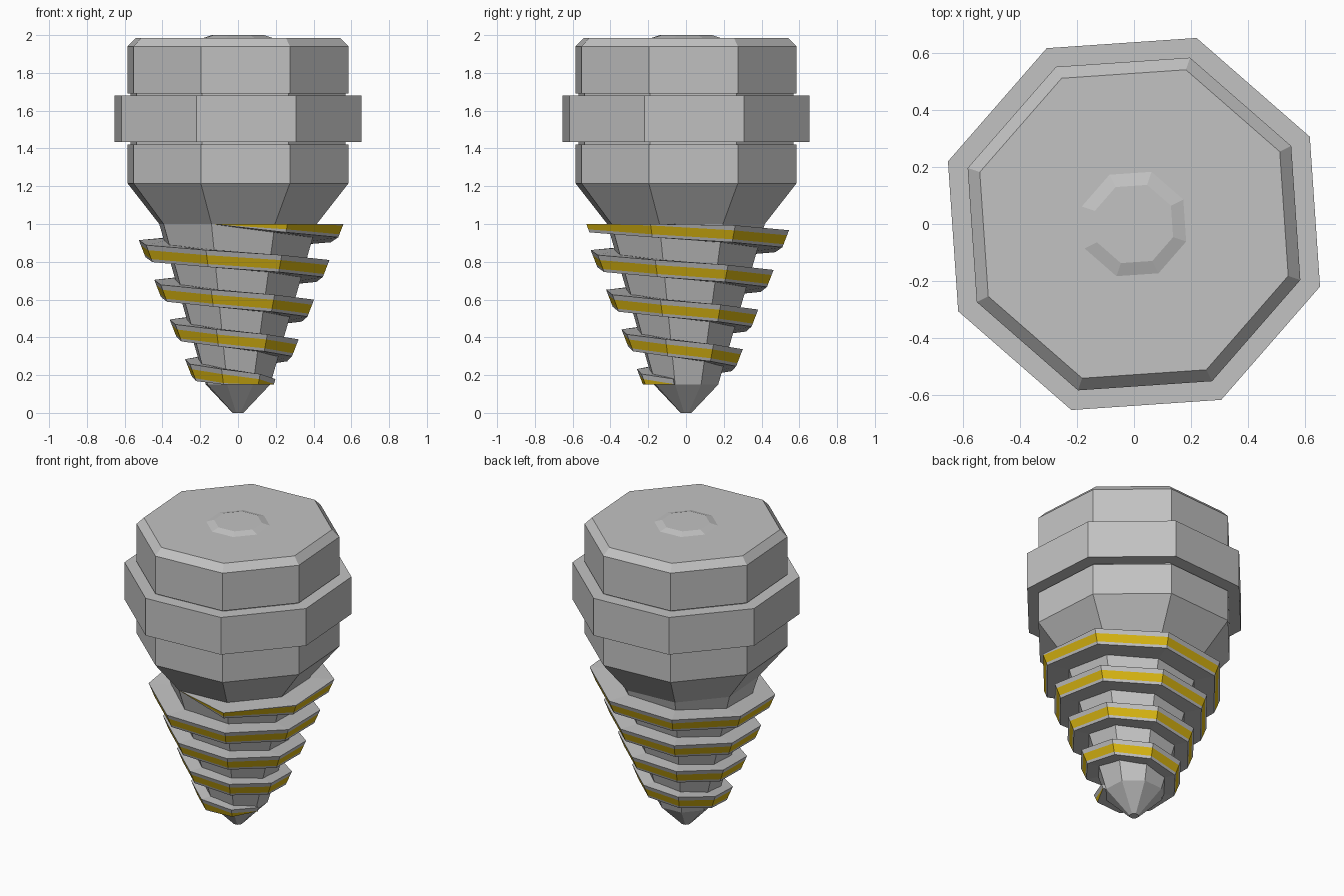
import bpy, bmesh, math

cube = bpy.data.objects.get("Cube")
if cube:
    bpy.data.objects.remove(cube, do_unlink=True)

SIDES = 8
STEP = 2 * math.pi / SIDES
TURN = math.radians(26.4)


def material(name, color):
    m = bpy.data.materials.new(name)
    m.use_nodes = True
    m.diffuse_color = color
    m.node_tree.nodes["Principled BSDF"].inputs["Base Color"].default_value = color
    return m


steel = material("steel grey", (0.54, 0.54, 0.54, 1))
yellow = material("thread yellow", (0.70, 0.47, 0.006, 1))


def finish(bm, name, mats):
    bmesh.ops.remove_doubles(bm, verts=bm.verts, dist=0.0005)
    bmesh.ops.recalc_face_normals(bm, faces=bm.faces)
    me = bpy.data.meshes.new(name)
    bm.to_mesh(me)
    bm.free()
    for m in mats:
        me.materials.append(m)
    ob = bpy.data.objects.new(name, me)
    bpy.context.collection.objects.link(ob)
    return ob


def polar(bm, r, angle, z):
    return bm.verts.new((r * math.cos(angle), r * math.sin(angle), z))


def turned(name, profile):
    """Eight-sided solid from (radius, height) pairs, bottom to top."""
    bm = bmesh.new()
    rings = [[polar(bm, r, TURN + i * STEP, z) for i in range(SIDES)] for r, z in profile]
    for a, b in zip(rings, rings[1:]):
        for i in range(SIDES):
            j = (i + 1) % SIDES
            bm.faces.new((a[i], a[j], b[j], b[i]))
    bm.faces.new(rings[0])
    bm.faces.new(rings[-1])
    return finish(bm, name, [steel])


# Pointed shaft, flared shoulder and head with a bevelled rim
turned("shaft_and_head", [
    (0.03, 0), (0.18, 0.15), (0.44, 1.0), (0.617, 1.215), (0.617, 1.42),
    (0.60, 1.42), (0.60, 1.69), (0.617, 1.69), (0.617, 1.94), (0.572, 1.985)])

# Wide band around the head
turned("head_band", [(0.69, 1.433), (0.69, 1.68)])

# Low raised disc on top
turned("top_boss", [(0.20, 1.983), (0.145, 2.0)])


# Screw thread that winds down the shaft, cut off level at both ends
def core_radius(z):
    return 0.18 + (z - 0.15) * 0.306


def rim_radius(z):
    return 0.179 + 0.41 * z


PITCH, STEPS = 0.21, 34
bm = bmesh.new()
rings = []
for k in range(STEPS + 1):
    angle = TURN + (k - 3) * STEP
    top = 1.072 - PITCH * k / SIDES
    # stripe borders across the rim, from top to bottom
    heights = [min(1.0, max(0.15, top - d)) for d in (0, 0.027, 0.074, 0.09)]
    if k == 0:
        heights = [1.0] * 4
    rim = [(rim_radius(z), z) for z in heights]
    if k == 0:
        rim = [(core_radius(z), z) for z in heights]
    elif k == STEPS:
        rim = [(core_radius(z) + 0.02, z) for z in heights]
    roots = [(core_radius(z) - 0.02, z) for z in (heights[0], heights[-1])]
    loop = [roots[0]] + rim + [roots[1]]
    rings.append([polar(bm, r, angle, z) for r, z in loop])
for a, b in zip(rings, rings[1:]):
    for i in range(len(a)):
        j = (i + 1) % len(a)
        f = bm.faces.new((a[i], a[j], b[j], b[i]))
        f.material_index = 1 if i == 2 else 0
bm.faces.new(rings[-1])
finish(bm, "screw_thread", [steel, yellow])
